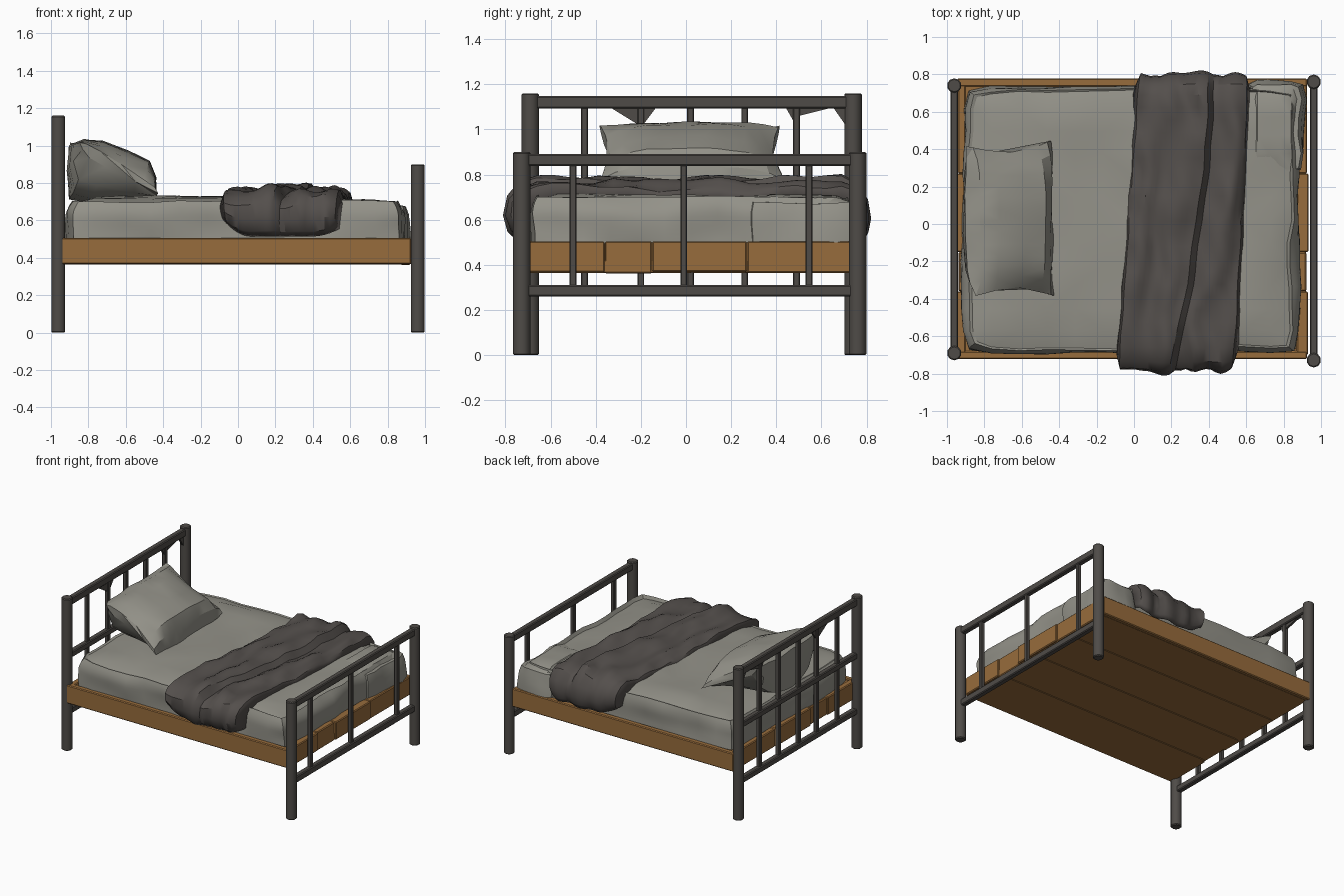
import bpy, bmesh, math, random
from mathutils import Vector, noise

if "Cube" in bpy.data.objects:
    bpy.data.objects.remove(bpy.data.objects["Cube"])

random.seed(4)


def material(name, rgb):
    m = bpy.data.materials.new(name)
    m.diffuse_color = (*rgb, 1)
    m.use_nodes = True
    m.node_tree.nodes["Principled BSDF"].inputs["Base Color"].default_value = m.diffuse_color
    return m


METAL = material("dark iron", (0.078, 0.071, 0.064))
WOOD = material("brown wood", (0.31, 0.15, 0.045))
LINEN = material("grey linen", (0.295, 0.288, 0.25))
WOOL = material("dark wool", (0.088, 0.078, 0.072))


def finish(bm, name, mat, angle=25):
    bmesh.ops.recalc_face_normals(bm, faces=bm.faces)
    me = bpy.data.meshes.new(name)
    bm.to_mesh(me)
    bm.free()
    me.materials.append(mat)
    ob = bpy.data.objects.new(name, me)
    bpy.context.collection.objects.link(ob)
    bpy.ops.object.select_all(action='DESELECT')
    ob.select_set(True)
    bpy.context.view_layer.objects.active = ob
    bpy.ops.object.shade_smooth_by_angle(angle=math.radians(angle))
    return ob


def box(name, lo, hi, mat, bevel=0.006):
    bm = bmesh.new()
    bmesh.ops.create_cube(bm, size=1)
    for v in bm.verts:
        v.co = Vector([lo[i] + (v.co[i] + 0.5) * (hi[i] - lo[i]) for i in range(3)])
    if bevel:
        bmesh.ops.bevel(bm, geom=bm.edges[:], offset=bevel, segments=1, affect='EDGES')
    return finish(bm, name, mat)


def post(name, x, y, top):
    bm = bmesh.new()
    bmesh.ops.create_cone(bm, cap_ends=True, segments=10, radius1=0.039, radius2=0.039, depth=top)
    caps = [e for e in bm.edges if abs(e.verts[0].co.z - e.verts[1].co.z) < 1e-4]
    bmesh.ops.bevel(bm, geom=caps, offset=0.006, segments=1, affect='EDGES')
    bmesh.ops.translate(bm, verts=bm.verts, vec=(x, y, top / 2))
    finish(bm, name, METAL, 40)


def gusset(name, x, pts):
    bm = bmesh.new()
    f = bm.faces.new([bm.verts.new((x - 0.008, y, z)) for y, z in pts])
    r = bmesh.ops.extrude_face_region(bm, geom=[f])
    bmesh.ops.translate(bm, verts=[v for v in r['geom'] if isinstance(v, bmesh.types.BMVert)],
                        vec=(0.016, 0, 0))
    finish(bm, name, METAL)


# Head and foot ends: two posts, rails and upright bars
def bed_end(tag, x, y0, y1, top, rails, bars):
    post(tag + "_post_front", x, y0, top)
    post(tag + "_post_back", x, y1, top)
    for i, (a, b) in enumerate(rails):
        box(f"{tag}_rail_{i}", (x - 0.021, y0, a), (x + 0.021, y1, b), METAL)
    for i, y in enumerate(bars):
        box(f"{tag}_bar_{i}", (x - 0.015, y - 0.015, rails[0][0] + 0.02),
            (x + 0.015, y + 0.015, rails[-1][1] - 0.02), METAL, 0.004)


bed_end("head", -0.961, -0.69, 0.74, 1.16, [(0.265, 0.31), (0.69, 0.735), (1.093, 1.148)],
        [-0.45, -0.2, 0.02, 0.26, 0.49])
bed_end("foot", 0.961, -0.728, 0.76, 0.90, [(0.26, 0.31), (0.838, 0.89)], [-0.5, -0.01, 0.545])
gusset("head_gusset_mid", -0.961, [(-0.34, 1.1), (-0.13, 1.1), (-0.19, 1.02), (-0.21, 1.02)])
gusset("head_gusset_bar", -0.961, [(0.44, 1.1), (0.66, 1.1), (0.5, 1.06), (0.48, 1.03)])
gusset("head_gusset_corner", -0.961, [(0.65, 1.1), (0.74, 1.1), (0.72, 1.0)])

# Wooden base: core, side rails, end boards and planks below
box("base_core", (-0.925, -0.70, 0.372), (0.90, 0.76, 0.495), WOOD, 0)
box("base_rail_front", (-0.945, -0.722, 0.366), (0.925, -0.68, 0.506), WOOD)
box("base_rail_back", (-0.945, 0.735, 0.366), (0.925, 0.778, 0.506), WOOD)
cuts = [-0.70, -0.36, -0.15, 0.27, 0.755]
for i in range(4):
    a, b = cuts[i] + 0.0005, cuts[i + 1] - 0.0005
    out = (0.005, -0.004, 0.008, 0)[i]
    box(f"base_foot_board_{i}", (0.87, a, 0.364 + out / 2), (0.925 + out, b, 0.504), WOOD)
    box(f"base_head_board_{i}", (-0.942 - out, a, 0.366), (-0.90, b, 0.503 + out / 4), WOOD)
    w = 1.455 / 4
    y = -0.70 + i * w
    box(f"base_plank_{i}", (-0.93, y + 0.0005, 0.365), (0.92, y + w - 0.0005, 0.42), WOOD, 0.004)


# Soft lumpy block used for the mattress and the loose sheet corner
def lumpy(name, lo, hi, n, bump, tuck):
    bm = bmesh.new()
    bmesh.ops.create_cube(bm, size=2)
    bmesh.ops.subdivide_edges(bm, edges=bm.edges[:], cuts=n, use_grid_fill=True)
    for v in bm.verts:
        c = v.co.copy()
        ex, ey = abs(c.x) > 0.999, abs(c.y) > 0.999
        p = Vector([lo[i] + (c[i] + 1) / 2 * (hi[i] - lo[i]) for i in range(3)])
        # sides lean in towards the top
        lean = max(0, c.z) ** 2 * tuck
        if ex:
            p.x -= math.copysign(lean, c.x)
        if ey:
            p.y -= math.copysign(lean * 0.6, c.y)
        if c.z > 0.999 and (ex or ey):
            p.z -= 0.025
        if ex and ey:
            p.x -= math.copysign(tuck * 0.4, c.x)
            p.y -= math.copysign(tuck * 0.4, c.y)
        d = noise.noise_vector(p * 4.5)
        p += Vector((d.x * ex, d.y * ey, d.z * (c.z > -0.9) * 0.6)) * bump
        if c.z > 0.9:
            p.z -= 0.022 * max(0, (p.x - 0.1) / 0.8)
        v.co = p
    bmesh.ops.triangulate(bm, faces=bm.faces)
    return finish(bm, name, LINEN, 28)


lumpy("mattress", (-0.912, -0.69, 0.495), (0.88, 0.735, 0.723), 11, 0.026, 0.05)
lumpy("sheet_corner", (0.60, 0.28, 0.49), (0.90, 0.765, 0.728), 4, 0.03, 0.04)

# Pillow: wedge section lofted along y, pinched to a slanted seam at both ends
FULL = [(-0.80, 0.70), (-0.90, 0.72), (-0.915, 0.86), (-0.905, 1.0), (-0.82, 1.035), (-0.72, 1.025),
        (-0.58, 0.965), (-0.47, 0.92), (-0.44, 0.84), (-0.435, 0.72), (-0.55, 0.70)]
SEAM = [0.35, 0.15, 0.05, 0.0, 0.06, 0.22, 0.5, 0.8, 0.95, 1.0, 0.7]
bm = bmesh.new()
rings = []
N = 12
for j in range(N + 1):
    u = -1 + 2 * j / N
    f = max(0.03, (1 - abs(u) ** 2.6)) ** 0.5
    ring = []
    for (x, z), s in zip(FULL, SEAM):
        sx = -0.865 - 0.03 * u + s * (0.43 + 0.02 * u)
        sz = 1.02 - s * 0.27
        end = 0.40 - 0.045 * math.sin(math.pi * s)
        y = 0.015 + u * (end + 0.03 * s * (u > 0))
        p = Vector((sx + f * (x - sx), y, sz + f * (z - sz)))
        p += noise.noise_vector(p * 6) * 0.014 * f
        p.x = max(p.x, -0.918)
        ring.append(bm.verts.new(p))
    rings.append(ring)
for a, b in zip(rings, rings[1:]):
    for k in range(len(a)):
        m = (k + 1) % len(a)
        bm.faces.new((a[k], a[m], b[m], b[k]))
bm.faces.new(rings[0])
bm.faces.new(rings[-1])
bmesh.ops.triangulate(bm, faces=bm.faces)
finish(bm, "pillow", LINEN, 28)

# Blanket: folded strip across the bed, hanging over both sides
DRAPE = [(-0.715, 0.515), (-0.75, 0.54), (-0.775, 0.60), (-0.77, 0.67), (-0.735, 0.715), (-0.66, 0.742)]
DRAPE += [(-0.66 + 1.35 * i / 20, 0.745) for i in range(1, 20)]
DRAPE += [(0.69, 0.742), (0.745, 0.72), (0.785, 0.66), (0.79, 0.59), (0.775, 0.54), (0.755, 0.515)]
bm = bmesh.new()
rows = []
M = 28
for y, z in DRAPE:
    t = (y + 0.8) / 1.6
    left = -0.105 + 0.105 * t
    right = 0.555 + 0.07 * t
    mid = 0.19 + 0.22 * math.sin(t * math.pi / 2)     # edge of the upper layer
    hang = max(0, (0.735 - z) / 0.22)
    row = []
    for i in range(M + 1):
        h = i / M
        # two layers: the left one overlaps the right one with a sharp step
        if h <= 0.55:
            q = h / 0.55
            x = left + (mid - left) * q
            lift = 0.006 + 0.036 * q
        else:
            q = (h - 0.55) / 0.45
            x = mid + 0.010 + (right - mid - 0.010) * q
            lift = -0.004 + 0.022 * math.sin(math.pi * q)
        fold = 0.012 * math.sin(x * 32 - y * 6 + 3 * noise.noise(Vector((x * 3, y * 3, 0))))
        fold += 0.024 * noise.noise(Vector((x * 8 + y * 3, y * 5, 2)))
        if i in (0, M):
            lift, fold = -0.05, 0
        pz = z + (lift + fold) * (1 - min(1, hang))
        py = y + math.copysign(max(-0.02, lift * 0.6 + fold) * min(1, hang * 2), y)
        # open edges close against the mattress side
        if i in (0, M) and hang > 0:
            py = max(-0.68, min(0.72, py))
        # hem rises towards the outer corners
        e = max(0, abs(h - 0.55) - 0.25) / 0.3
        pz += 0.09 * hang * e * e
        px = x + 0.03 * hang * (0.5 - h) + 0.012 * noise.noise(Vector((y * 5, h * 3, 7)))
        row.append(bm.verts.new((px, py, pz)))
    rows.append(row)
for a, b in zip(rows, rows[1:]):
    for i in range(M):
        bm.faces.new((a[i], a[i + 1], b[i + 1], b[i]))
bmesh.ops.triangulate(bm, faces=bm.faces)
blanket = finish(bm, "blanket", WOOL, 32)
sol = blanket.modifiers.new("thickness", 'SOLIDIFY')
sol.thickness = 0.01
sol.offset = -1
